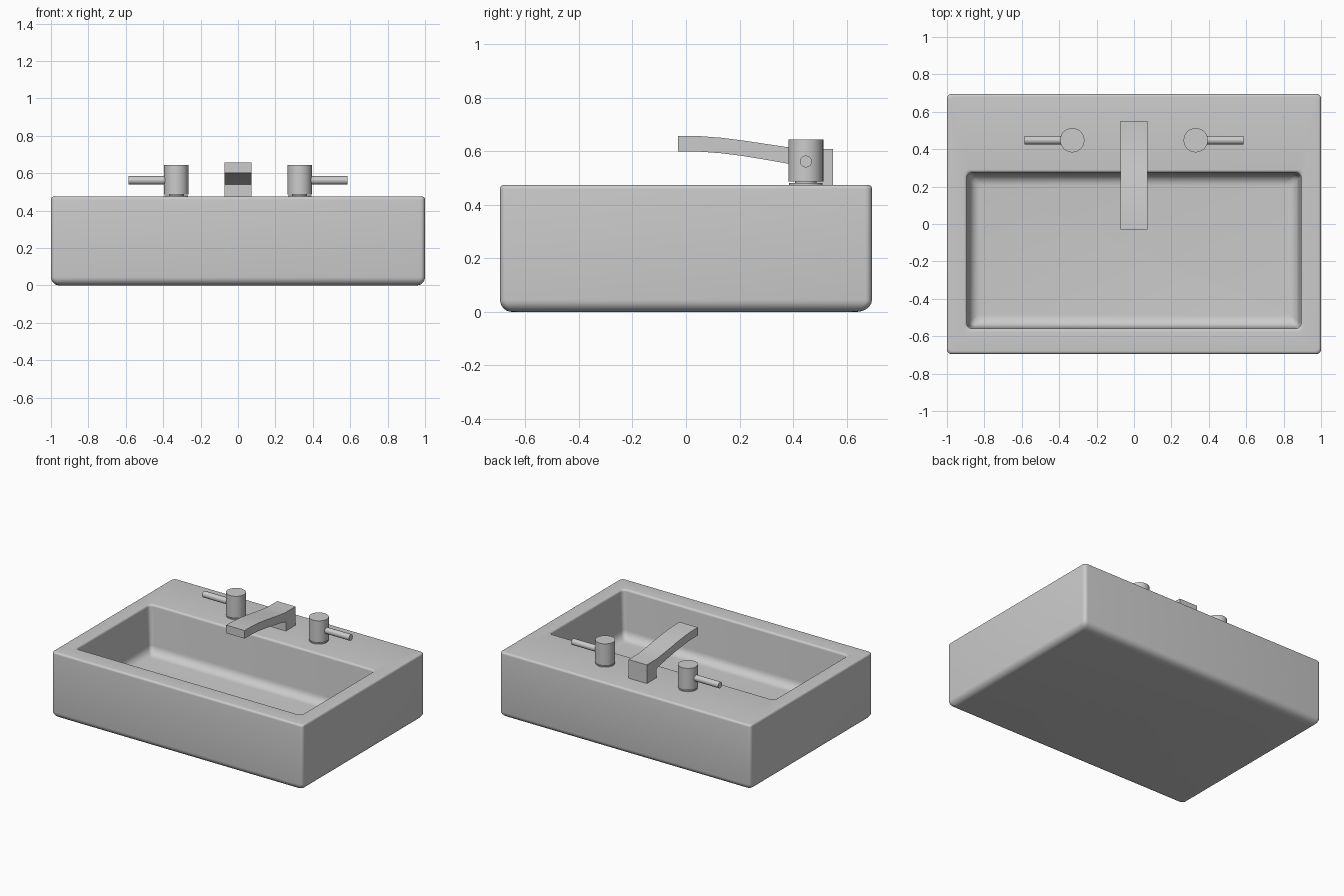
import bpy, bmesh, math
from mathutils import Matrix

cube = bpy.data.objects.get("Cube")
if cube:
    bpy.data.objects.remove(cube, do_unlink=True)

grey = bpy.data.materials.new("light grey")
grey.use_nodes = True
colour = (0.6, 0.6, 0.6, 1)
grey.diffuse_color = colour
grey.node_tree.nodes["Principled BSDF"].inputs["Base Color"].default_value = colour


def finish(bm, name, angle=35):
    """Turn a bmesh into a shaded, coloured object."""
    bmesh.ops.recalc_face_normals(bm, faces=bm.faces)
    mesh = bpy.data.meshes.new(name)
    bm.to_mesh(mesh)
    bm.free()
    mesh.materials.append(grey)
    obj = bpy.data.objects.new(name, mesh)
    bpy.context.collection.objects.link(obj)
    bpy.ops.object.select_all(action='DESELECT')
    obj.select_set(True)
    bpy.context.view_layer.objects.active = obj
    bpy.ops.object.shade_smooth_by_angle(angle=math.radians(angle))
    return obj


def ring(bm, half_x, front, back, radius, z, steps=6):
    """Rounded rectangle of vertices at height z."""
    verts = []
    corners = ((half_x, back), (-half_x, back), (-half_x, front), (half_x, front))
    for i, (cx, cy) in enumerate(corners):
        sx = math.copysign(1, cx)
        sy = 1 if cy == back else -1
        for k in range(steps + 1):
            a = math.pi / 2 * (i + k / steps)
            verts.append(bm.verts.new((cx - sx * radius + radius * math.cos(a),
                                       cy - sy * radius + radius * math.sin(a), z)))
    return verts


def arc(radius, steps=6):
    """Inset and rise of a quarter round, from its flat end to its upright end."""
    for k in range(steps + 1):
        a = math.pi / 2 * k / steps
        yield radius * (1 - math.sin(a)), radius * (1 - math.cos(a))


# Basin: one loft running up the outside, over the rim and down into the bowl
TOP, FLOOR = 0.475, 0.13
bm = bmesh.new()
rings = []
for inset, rise in arc(0.045):
    rings.append(ring(bm, 1 - inset, -0.695 + inset, 0.695 - inset * 1.3, 0.025, rise))
for inset, drop in reversed(list(arc(0.015))):
    rings.append(ring(bm, 1 - inset, -0.695 + inset, 0.695 - inset, 0.025, TOP - drop))
for inset, drop in arc(0.015):
    rings.append(ring(bm, 0.893 + inset, -0.56 - inset, 0.275 + inset, 0.03, TOP - drop))
for inset, rise in reversed(list(arc(0.06))):
    rings.append(ring(bm, 0.88 - inset, -0.55 + inset, 0.265 - inset, 0.025, FLOOR + rise))
for low, high in zip(rings, rings[1:]):
    for i in range(len(low)):
        j = (i + 1) % len(low)
        bm.faces.new((low[i], low[j], high[j], high[i]))
bm.faces.new(rings[0])
bm.faces.new(rings[-1])
finish(bm, "basin", 50)

# Spout: side profile of a curved arm on a square post, pushed out in x
upper = [(-0.03, 0.658), (0.05, 0.657), (0.13, 0.651), (0.21, 0.641),
         (0.29, 0.629), (0.37, 0.617), (0.44, 0.609), (0.55, 0.609)]
lower = [(0.55, TOP), (0.44, TOP), (0.44, 0.541), (0.37, 0.556), (0.29, 0.57),
         (0.21, 0.583), (0.13, 0.593), (0.05, 0.599), (-0.03, 0.6)]
bm = bmesh.new()
side = bm.faces.new([bm.verts.new((-0.073, y, z)) for y, z in upper + lower])
out = bmesh.ops.extrude_face_region(bm, geom=[side])
bmesh.ops.translate(bm, vec=(0.146, 0, 0),
                    verts=[v for v in out["geom"] if isinstance(v, bmesh.types.BMVert)])
finish(bm, "spout")


def rod(bm, radius, length, centre, turn=Matrix()):
    bmesh.ops.create_cone(bm, cap_ends=True, segments=32, radius1=radius, radius2=radius,
                          depth=length, matrix=Matrix.Translation(centre) @ turn)


# Taps: body over a thin foot, with a lever pointing outwards
for name, s in (("left", 1), ("right", -1)):
    x, y = s * 0.33, 0.448
    bm = bmesh.new()
    rod(bm, 0.065, 0.157, (x, y, 0.5655))
    finish(bm, name + "_tap_body")
    bm = bmesh.new()
    rod(bm, 0.063, 0.007, (x, y, 0.4785))
    rod(bm, 0.04, 0.016, (x, y, 0.48))
    finish(bm, name + "_tap_foot")
    bm = bmesh.new()
    rod(bm, 0.022, 0.215, (s * 0.4775, y, 0.562), Matrix.Rotation(math.pi / 2, 4, 'Y'))
    finish(bm, name + "_tap_lever")
